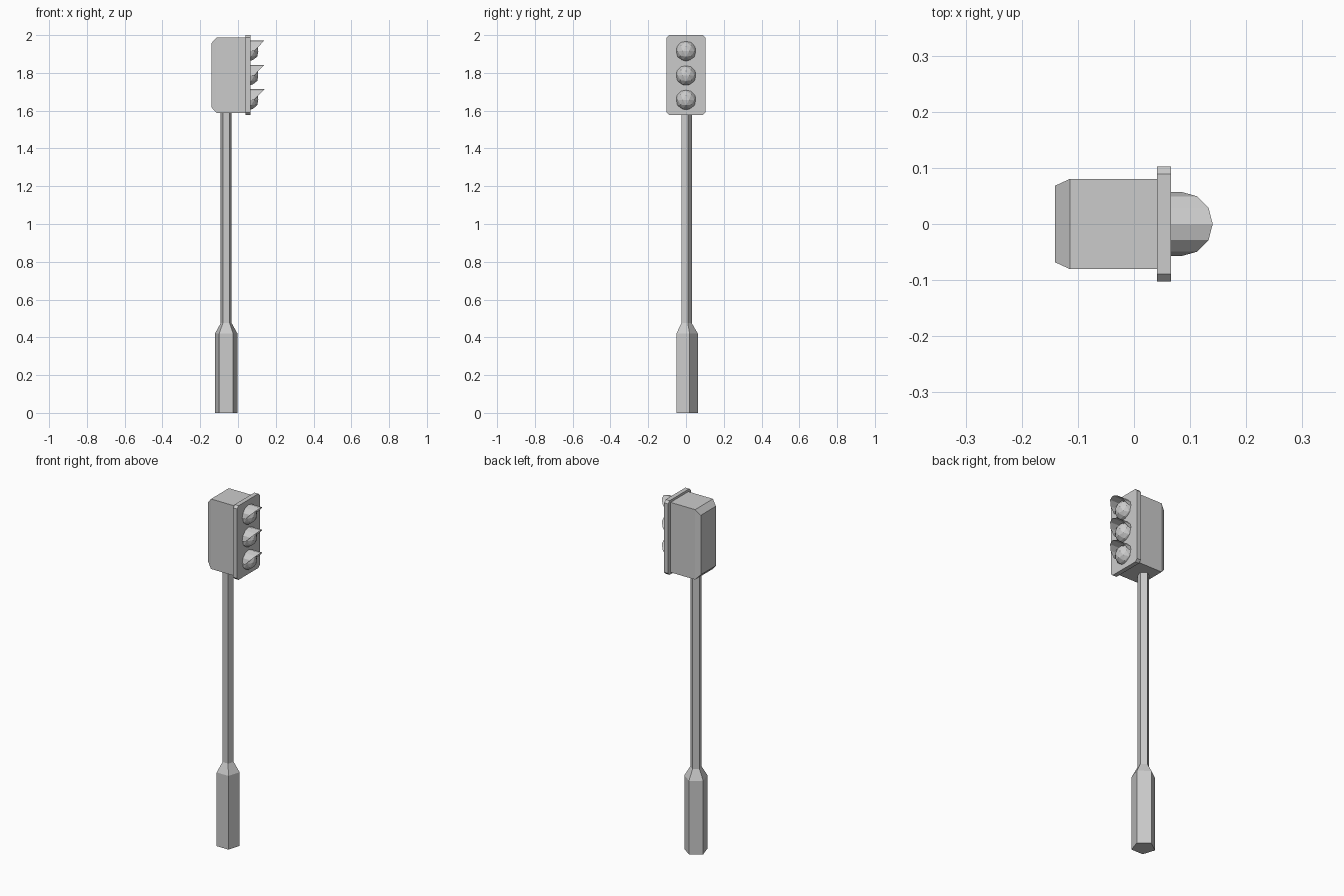
import bpy, math
from mathutils import Vector

if "Cube" in bpy.data.objects:
    bpy.data.objects.remove(bpy.data.objects["Cube"])


def make_object(name, verts, faces):
    mesh = bpy.data.meshes.new(name)
    mesh.from_pydata(verts, [], faces)
    mesh.update()
    obj = bpy.data.objects.new(name, mesh)
    bpy.context.collection.objects.link(obj)
    return obj


def loft(name, rings, capped=True):
    """Skin a list of equal-length closed rings."""
    n = len(rings[0])
    verts = [v for ring in rings for v in ring]
    faces = [(k * n + i, k * n + (i + 1) % n, (k + 1) * n + (i + 1) % n, (k + 1) * n + i)
             for k in range(len(rings) - 1) for i in range(n)]
    if capped:
        faces += [tuple(reversed(range(n))), tuple(range((len(rings) - 1) * n, len(rings) * n))]
    return make_object(name, verts, faces)


def rect(x, half_y, z0, z1):
    return [(x, -half_y, z0), (x, half_y, z0), (x, half_y, z1), (x, -half_y, z1)]


def chamfered_rect(x, h, z0, z1, c):
    return [(x, -h + c, z0), (x, h - c, z0), (x, h, z0 + c), (x, h, z1 - c),
            (x, h - c, z1), (x, -h + c, z1), (x, -h, z1 - c), (x, -h, z0 + c)]


def pentagon(radius, z, cx=-0.0625):
    return [(cx + radius * math.cos(a), radius * math.sin(a), z)
            for a in (math.radians(90 + 72 * i) for i in range(5))]


# Five-sided post with a thicker, tapered foot
loft("post", [pentagon(0.0626, 0), pentagon(0.0626, 0.42),
              pentagon(0.0305, 0.475), pentagon(0.0305, 1.60)])

# Signal housing, chamfered toward the back
loft("housing", [rect(-0.141, 0.068, 1.618, 1.957),
                 rect(-0.114, 0.0805, 1.588, 1.987),
                 rect(0.045, 0.0805, 1.588, 1.987)])

# Face plate with clipped corners
loft("face_plate", [chamfered_rect(x, 0.1025, 1.577, 2.0, 0.0135) for x in (0.041, 0.066)])

# Three faceted lenses, each under a slanted half-round visor
for label, z in (("top", 1.915), ("middle", 1.786), ("bottom", 1.657)):
    bpy.ops.mesh.primitive_ico_sphere_add(subdivisions=2, radius=0.055, location=(0.055, 0, z))
    bpy.context.object.name = label + "_lens"

    r, steps = 0.057, 6
    arc = [(r * math.cos(math.pi * i / steps), r * math.sin(math.pi * i / steps))
           for i in range(steps + 1)]
    back = [(0.06, y, z + h) for y, h in arc]
    front = [(0.085 + 0.97 * h, y, z + h) for y, h in arc]
    n = len(arc)
    make_object(label + "_visor", back + front,
                [(i, n + i, n + i + 1, i + 1) for i in range(steps)])
